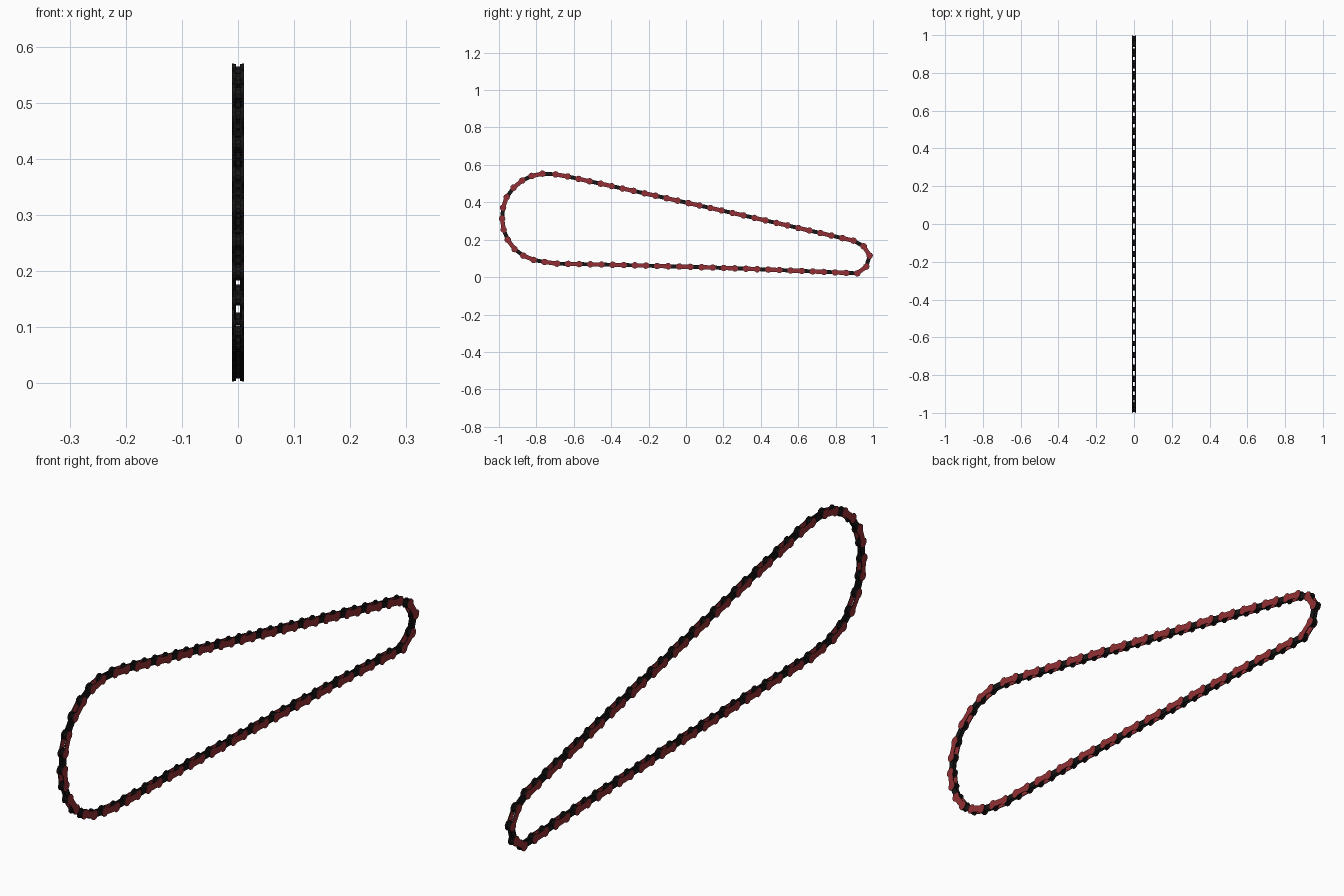
import bpy, bmesh, math
from mathutils import Vector

if "Cube" in bpy.data.objects:
    bpy.data.objects.remove(bpy.data.objects["Cube"])

def mat(name, c):
    m = bpy.data.materials.new(name)
    m.diffuse_color = (*c, 1)
    m.use_nodes = True
    m.node_tree.nodes["Principled BSDF"].inputs["Base Color"].default_value = m.diffuse_color
    return m

RED = mat("dark red", (0.29, 0.03, 0.035))
BLACK = mat("black", (0.008, 0.008, 0.008))

# pin centres (y, z) round the large end, bottom to top, and the small end, top to bottom
big = [(-.690, .072), (-.756, .081), (-.815, .092), (-.870, .115), (-.917, .150),
       (-.953, .200), (-.975, .254), (-.983, .312), (-.978, .371), (-.959, .427),
       (-.922, .478), (-.876, .516), (-.825, .541), (-.767, .553), (-.697, .549), (-.633, .538)]
small = [(.895, .195), (.950, .165), (.982, .115), (.964, .056), (.916, .020)]

def between(a, b, n, sag):
    a, b = Vector(a), Vector(b)
    return [a.lerp(b, i / n) + Vector((0, sag * math.sin(math.pi * i / n))) for i in range(1, n)]

pins = [Vector(p) for p in big] + between(big[-1], small[0], 26, 0.003)
pins += [Vector(p) for p in small] + between(small[-1], big[0], 27, 0.006)
N = len(pins)

def prism(bm, pts, x0, x1, side_red):
    """Extrude a (y, z) outline along x; optionally paint both side faces red."""
    a = [bm.verts.new((x0, p.x, p.y)) for p in pts]
    b = [bm.verts.new((x1, p.x, p.y)) for p in pts]
    caps = [bm.faces.new(a), bm.faces.new(b[::-1])]
    for f in caps:
        f.material_index = 0 if side_red else 1
    for i in range(len(pts)):
        j = (i + 1) % len(pts)
        bm.faces.new((a[j], a[i], b[i], b[j])).material_index = 1

def plate_outline(a, b, r, waist):
    """Link plate: two round ends joined by a narrower waist."""
    u = (b - a).normalized()
    v = Vector((-u.y, u.x))
    t0 = math.asin(waist / r)
    pts = []
    for c, s in ((b, 1), (a, -1)):
        for k in range(9):
            t = -(math.pi - t0) + 2 * (math.pi - t0) * k / 8
            pts.append(c + s * (u * math.cos(t) * r + v * math.sin(t) * r))
    return pts

def circle(c, r, n=10):
    return [c + Vector((math.cos(2 * math.pi * i / n), math.sin(2 * math.pi * i / n))) * r for i in range(n)]

def finish(bm, name):
    bmesh.ops.recalc_face_normals(bm, faces=bm.faces)
    me = bpy.data.meshes.new(name)
    bm.to_mesh(me)
    bm.free()
    me.materials.append(RED)
    me.materials.append(BLACK)
    bpy.context.collection.objects.link(bpy.data.objects.new(name, me))

# alternating outer (red-faced) and inner (black) link plates
outer, inner, rollers = bmesh.new(), bmesh.new(), bmesh.new()
for i, p in enumerate(pins):
    q = pins[(i + 1) % N]
    for s in (-1, 1):
        if i % 2 == 0:
            prism(outer, plate_outline(p, q, .0175, .0115), s * .0075, s * .0105, True)
        else:
            prism(inner, plate_outline(p, q, .0165, .0105), s * .004, s * .0072, False)
    # roller on each pin
    prism(rollers, circle(p, .012), -.0074, .0074, False)
finish(outer, "outer_links")
finish(inner, "inner_links")
finish(rollers, "rollers")
